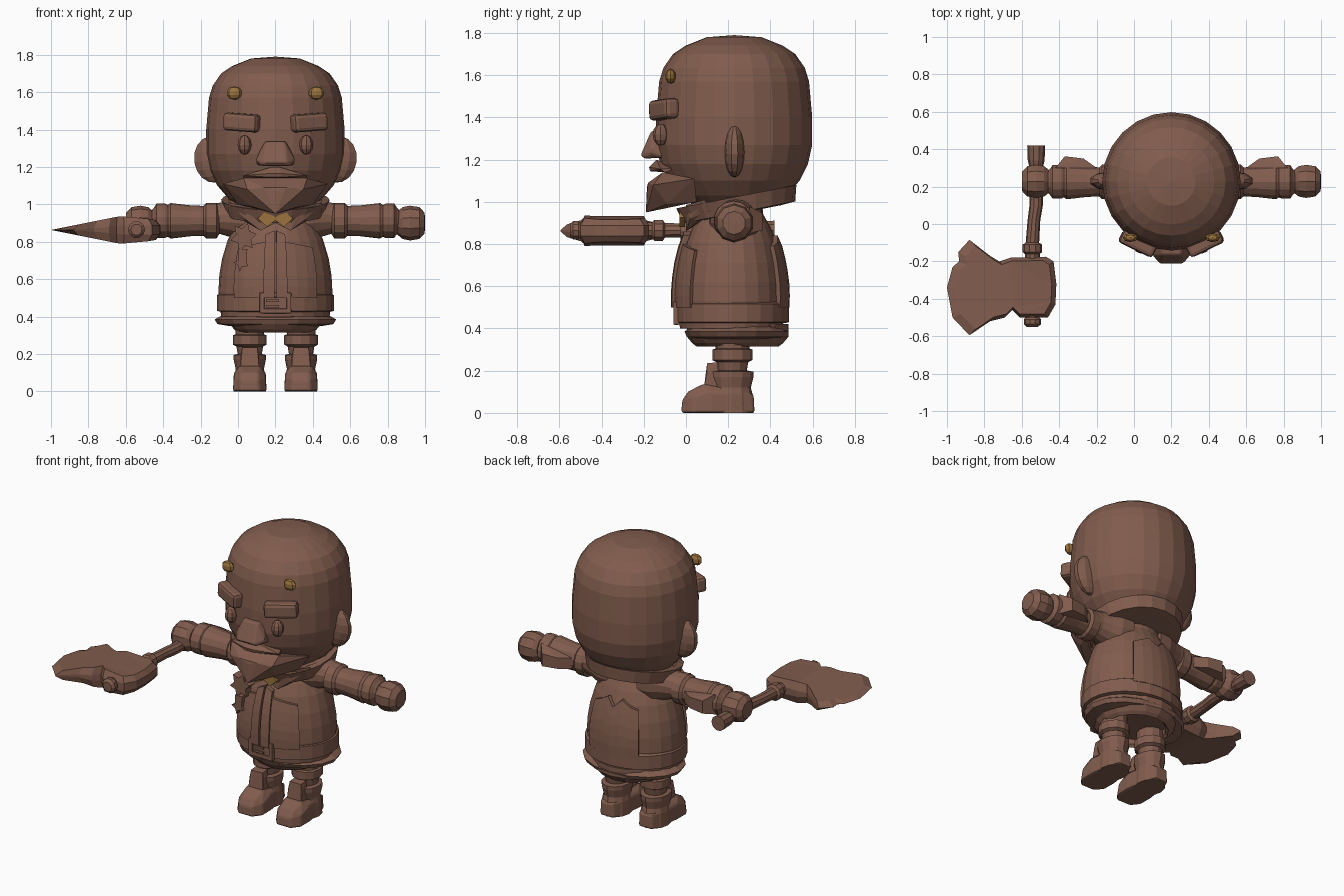
import bpy, bmesh, math
from mathutils import Matrix, Vector

cube = bpy.data.objects.get("Cube")
if cube:
    bpy.data.objects.remove(cube, do_unlink=True)

CX, CY = 0.2, 0.22          # axis of the figure
parts = []


def material(name, rgb):
    m = bpy.data.materials.new(name)
    m.use_nodes = True
    m.diffuse_color = (*rgb, 1)
    m.node_tree.nodes["Principled BSDF"].inputs["Base Color"].default_value = (*rgb, 1)
    return m


BROWN = material("brown", (0.22, 0.108, 0.075))
GOLD = material("gold", (0.32, 0.17, 0.045))


def finish(name, bm, mat=BROWN, bevel=0):
    bmesh.ops.recalc_face_normals(bm, faces=bm.faces)
    me = bpy.data.meshes.new(name)
    bm.to_mesh(me)
    bm.free()
    me.materials.append(mat)
    ob = bpy.data.objects.new(name, me)
    bpy.context.collection.objects.link(ob)
    if bevel:
        b = ob.modifiers.new("bevel", "BEVEL")
        b.width, b.segments = bevel, 2
    parts.append(ob)
    return ob


def lathe(name, prof, loc, sx=1, sy=1, rot=None, seg=20, mat=BROWN):
    """Rings of (radius, height, optional x shift) joined into a skin."""
    bm = bmesh.new()
    rings = []
    for r, z, *shift in prof:
        ox = shift[0] if shift else 0
        rings.append([bm.verts.new((ox + r * sx * math.cos(math.tau * i / seg),
                                    r * sy * math.sin(math.tau * i / seg), z)) for i in range(seg)])
    for a, b in zip(rings, rings[1:]):
        for i in range(seg):
            j = (i + 1) % seg
            bm.faces.new((a[i], a[j], b[j], b[i]))
    bm.faces.new(rings[0])
    bm.faces.new(rings[-1])
    bmesh.ops.remove_doubles(bm, verts=bm.verts, dist=0.0005)
    bm.transform(Matrix.Translation(loc) @ (rot or Matrix()))
    return finish(name, bm, mat)


def hull(name, pts, mat=BROWN, bevel=0):
    bm = bmesh.new()
    for p in pts:
        bm.verts.new(p)
    res = bmesh.ops.convex_hull(bm, input=bm.verts)
    bmesh.ops.delete(bm, geom=list({v for v in res["geom_interior"] if v.is_valid}), context="VERTS")
    bmesh.ops.dissolve_limit(bm, angle_limit=0.05, verts=bm.verts, edges=bm.edges)
    return finish(name, bm, mat, bevel)


def box(name, loc, size, rot=None, bevel=0.0, mat=BROWN):
    bm = bmesh.new()
    bmesh.ops.create_cube(bm, size=1)
    bm.transform(Matrix.Translation(loc) @ (rot or Matrix()) @ Matrix.Diagonal((*size, 1)))
    return finish(name, bm, mat, bevel)


def ball(name, loc, size, u=12, v=8, mat=BROWN, rot=None):
    bm = bmesh.new()
    bmesh.ops.create_uvsphere(bm, u_segments=u, v_segments=v, radius=1)
    bm.transform(Matrix.Translation(loc) @ (rot or Matrix()) @ Matrix.Diagonal((*size, 1)))
    return finish(name, bm, mat)


def plate(name, outline, y, depth, mat=BROWN):
    """Flat outline in x and z, thickened along y."""
    bm = bmesh.new()
    f = bm.faces.new([bm.verts.new((x, y, z)) for x, z in outline])
    new = bmesh.ops.extrude_face_region(bm, geom=[f])["geom"]
    bmesh.ops.translate(bm, vec=(0, depth, 0), verts=[v for v in new if isinstance(v, bmesh.types.BMVert)])
    return finish(name, bm, mat)


def rot(deg, axis):
    return Matrix.Rotation(math.radians(deg), 4, axis)


# Head, slightly squared dome narrowing to the jaw
lathe("head", [(0, 1.79), (0.13, 1.78), (0.23, 1.74), (0.29, 1.7), (0.335, 1.635), (0.355, 1.57), (0.37, 1.4),
               (0.37, 1.27), (0.35, 1.18), (0.31, 1.1), (0.25, 1.03), (0.2, 0.99), (0, 0.97)],
      (CX, CY + 0.008, 0), seg=24)

# Pointed beard and lip
beard = [(0, -0.185, 1.07), (0, -0.19, 0.95)]
for s in (-1, 1):
    beard += [(s * 0.15, -0.155, 1.08), (s * 0.17, -0.11, 1.14), (s * 0.28, 0.04, 1.11),
              (s * 0.13, -0.09, 0.99), (s * 0.2, 0.05, 1.0), (s * 0.06, -0.18, 1.09)]
hull("beard", [(CX + x, y, z) for x, y, z in beard])
hull("moustache", [(CX + s * x, y, z) for s in (-1, 1) for x, y, z in
                   [(0.17, -0.12, 1.155), (0.17, -0.1, 1.14), (0.03, -0.175, 1.165), (0.03, -0.17, 1.145),
                    (0.02, -0.14, 1.2), (0.15, -0.05, 1.16)]])
hull("nose", [(CX + s * x, y, z) for s in (-1, 1) for x, y, z in
              [(0.05, -0.165, 1.335), (0.06, -0.1, 1.34), (0.105, -0.165, 1.235), (0.1, -0.1, 1.21),
               (0.06, -0.215, 1.22), (0.07, -0.195, 1.205)]], bevel=0.012)

for s, side in ((-1, "right"), (1, "left")):
    def at(dx, y, z):
        return (CX + s * dx, y, z)

    # Face details
    box(side + "_brow", at(0.18, -0.105, 1.438), (0.2, 0.075, 0.095), rot(s * 26, "Z") @ rot(s * -4, "Y"), 0.02)
    ball(side + "_eye", at(0.165, -0.12, 1.318), (0.037, 0.038, 0.052), 8, 6)
    ball(side + "_ear", at(0.335, 0.23, 1.24), (0.105, 0.05, 0.125), 10, 8, rot=rot(s * 8, "Y"))
    ball(side + "_stud", at(0.22, -0.073, 1.595), (0.042, 0.025, 0.036), 8, 5, GOLD)

    # Sleeve, cuffs and shoulder
    turn = rot(s * 90, "Y")
    lathe(side + "_shoulder", [(0, 0.08), (0.13, 0.1), (0.125, 0.18), (0.1, 0.24), (0.085, 0.29), (0.078, 0.34)],
          at(0, 0.235, 0.925), rot=turn, seg=14)
    lathe(side + "_sleeve", [(0.07, 0.3), (0.095, 0.315), (0.095, 0.37), (0.08, 0.385), (0.082, 0.45),
                             (0.095, 0.56), (0.085, 0.575), (0.092, 0.59), (0.092, 0.635), (0.07, 0.65),
                             (0.06, 0.66)], at(0, 0.225, 0.912), rot=turn, seg=14)
    hull(side + "_cuff_flap", [at(x, y, z) for x, y, z in
                               [(0.4, 0.3, 0.94), (0.4, 0.3, 0.87), (0.47, 0.35, 0.94), (0.47, 0.35, 0.87),
                                (0.57, 0.362, 0.945), (0.57, 0.362, 0.865), (0.62, 0.3, 0.98), (0.62, 0.3, 0.85)]])
    lathe(side + "_fist", [(0, 0.64), (0.06, 0.65), (0.085, 0.68), (0.093, 0.72), (0.085, 0.77), (0.055, 0.798),
                           (0, 0.8)], at(0, 0.228, 0.9), rot=turn, seg=10)

    # Trouser leg, garter and boot
    lathe(side + "_leg", [(0.07, 0.1), (0.068, 0.2), (0.075, 0.24), (0.095, 0.25), (0.095, 0.3), (0.08, 0.305),
                          (0.085, 0.4)], at(0.137, 0.22, 0), sx=0.95, seg=12)
    lathe(side + "_boot_shaft", [(0.105, 0), (0.1, 0.09), (0.092, 0.12), (0.105, 0.17), (0.105, 0.195),
                                 (0.08, 0.2)], at(0.137, 0.215, 0), sx=0.82, seg=12)
    foot = [(0.05, -0.022, 0), (0.045, -0.018, 0.06), (0.09, 0.03, 0), (0.085, 0.04, 0.07), (0.045, 0.01, 0.1),
            (0.055, 0.08, 0.137), (0.085, 0.12, 0.1), (0.09, 0.12, 0), (0.07, 0.27, 0), (0.07, 0.26, 0.1),
            (0.045, 0.325, 0), (0.045, 0.32, 0.09)]
    hull(side + "_boot_foot", [at(0.137 + k * x, y, z) for k in (-1, 1) for x, y, z in foot], bevel=0.012)
    hull(side + "_boot_tongue", [at(0.137 + k * x, y, z) for k in (-1, 1) for x, y, z in
                                 [(0.04, 0.1, 0.235), (0.04, 0.15, 0.24), (0.05, 0.085, 0.12),
                                  (0.05, 0.16, 0.12), (0.05, 0.1, 0.19)]])

    # Lapel and half of the bow
    hull(side + "_lapel", [at(x, y, z) for x, y, z in
                           [(0.25, 0.09, 1.01), (0.25, 0.12, 0.96), (0.13, 0.0, 0.985), (0.16, 0.02, 0.92),
                            (0.08, -0.0, 0.86), (0.0, -0.0, 0.9), (0.03, -0.0, 0.97), (0.08, 0.06, 0.9)]])
    plate(side + "_bow", [at(x, 0, z)[::2] for x, z in
                          [(0.0, 0.93), (0.045, 0.97), (0.095, 0.925), (0.045, 0.88), (0.0, 0.915)]],
          -0.03, 0.025, GOLD)

# Torso and neck
TORSO = [(0.29, 0.4), (0.305, 0.53), (0.3, 0.62), (0.285, 0.71), (0.255, 0.81), (0.22, 0.88), (0.18, 0.94),
         (0.17, 1.02)]
FLAT = 0.84
lathe("torso", TORSO, (CX, CY - 0.005, 0), sy=FLAT, seg=24)
lathe("collar", [(0.2, -0.045), (0.27, -0.04), (0.29, 0.035), (0.25, 0.035), (0.2, -0.01)],
      (CX, 0.245, 0.99), rot=rot(11, "X"), seg=20)


def radius(z):
    for (r0, z0), (r1, z1) in zip(TORSO, TORSO[1:]):
        if z <= z1:
            return r0 + (r1 - r0) * (z - z0) / (z1 - z0)


def wrap(name, a0, a1, low, tops, off):
    """Coat panel hugging the torso between two angles, with a shaped top edge."""
    bm = bmesh.new()
    cols = []
    for i, top in enumerate(tops):
        a = math.radians(a0 + (a1 - a0) * i / (len(tops) - 1))
        col = []
        for k in range(6):
            z = low + (top - low) * k / 5
            r = radius(z)
            col.append([bm.verts.new((CX + (r + d) * math.cos(a), CY - 0.005 + (r * FLAT + d) * math.sin(a), z))
                        for d in (off, -0.01)])
        cols.append(col)
    for a, b in zip(cols, cols[1:]):
        for k in range(5):
            for d in (0, 1):
                bm.faces.new((a[k][d], b[k][d], b[k + 1][d], a[k + 1][d]))
        for k in (0, 5):
            bm.faces.new((a[k][0], b[k][0], b[k][1], a[k][1]))
    for c in (cols[0], cols[-1]):
        for k in range(5):
            bm.faces.new((c[k][0], c[k + 1][0], c[k + 1][1], c[k][1]))
    return finish(name, bm)


# Coat panels
wrap("left_front_panel", -46, -80, 0.5, [0.77, 0.78, 0.79, 0.8], 0.018)
wrap("right_front_panel", -134, -100, 0.5, [0.77, 0.78, 0.79, 0.8], 0.018)
wrap("left_tie_flap", -89, -79, 0.5, [0.86, 0.84], 0.032)
wrap("right_tie_flap", -91, -101, 0.5, [0.86, 0.84], 0.032)
wrap("back_panel", 57, 123, 0.5, [0.79, 0.81, 0.84, 0.79, 0.84, 0.81, 0.79], 0.022)

# Belt and buckle
lathe("belt", [(0.29, 0.425), (0.312, 0.43), (0.312, 0.515), (0.295, 0.525)], (CX, CY, 0), sy=0.86, seg=24)
for z in (0.43, 0.515):
    box("buckle_bar", (CX, -0.045, z), (0.17, 0.03, 0.025), bevel=0.005)
for x in (-0.072, 0.072):
    box("buckle_side", (CX + x, -0.045, 0.473), (0.025, 0.03, 0.1), bevel=0.005)
box("buckle_plate", (CX, -0.04, 0.473), (0.15, 0.02, 0.09))
for z in (0.455, 0.485):
    box("buckle_prong", (CX - 0.015, -0.05, z), (0.07, 0.02, 0.013))

# Coat hem with flared brim and hollow underside
lathe("coat_brim", [(0.27, 0.44), (0.28, 0.41), (0.325, 0.385), (0.31, 0.36), (0.25, 0.35), (0.2, 0.37)],
      (CX, 0.24, 0), sy=0.76, seg=16)
lathe("coat_hem", [(0.24, 0.42), (0.24, 0.36), (0.215, 0.33), (0.195, 0.315), (0.18, 0.33), (0.175, 0.36),
                   (0, 0.36)], (CX, 0.245, 0), sx=1.02, seg=16)

# Star badge with hanging ribbon
star = []
for i in range(12):
    r = 0.08 if i % 2 == 0 else 0.047
    a = math.tau * (i + 0.4) / 12
    star.append((0.03 + 0.9 * r * math.cos(a), 0.825 + r * math.sin(a)))
plate("star_badge", star, -0.025, 0.06)
plate("badge_ribbon", [(0.0, 0.76), (0.05, 0.76), (0.045, 0.69), (0.055, 0.67), (0.02, 0.665), (0.01, 0.64),
                       (0.0, 0.675), (-0.025, 0.69), (0.0, 0.7)], -0.03, 0.06)

# Axe handle running front to back through the right fist
lathe("axe_handle", [(0.048, -0.42), (0.045, -0.34), (0.035, -0.3), (0.036, -0.1), (0.034, -0.02, -0.012),
                     (0.036, 0.1, -0.02), (0.052, 0.11, -0.02), (0.052, 0.15, -0.02), (0.04, 0.16, -0.02),
                     (0.038, 0.5, -0.02), (0.046, 0.51, -0.02), (0.046, 0.535, -0.02), (0.03, 0.55, -0.02)],
      (-0.523, 0, 0.865), rot=rot(90, "X"), seg=10)

# Axe head: nicked outline, thin at the cutting edge and thick near the handle
EDGE = [(-1, -0.34), (-0.97, -0.23), (-0.935, -0.2), (-0.94, -0.15), (-0.88, -0.085), (-0.77, -0.17),
        (-0.72, -0.2), (-0.66, -0.18), (-0.47, -0.175), (-0.43, -0.2), (-0.415, -0.32), (-0.42, -0.43),
        (-0.46, -0.5), (-0.61, -0.5), (-0.65, -0.46), (-0.69, -0.5), (-0.77, -0.52), (-0.88, -0.595),
        (-0.97, -0.5)]


def half(x):
    return 0.072 * min(1, (x + 1) / 0.36) if x < -0.55 else 0.072 - (x + 0.55) * 0.17


bm = bmesh.new()
loops = []
for k, h in ((0.88, 1), (1, 0.5), (1, -0.5), (0.88, -1)):
    loop = []
    for x, y in EDGE:
        px, py = -0.62 + (x + 0.62) * k, -0.34 + (y + 0.34) * k
        loop.append(bm.verts.new((px, py, 0.863 + h * half(px) * (1 if k < 1 else (x + 1) / 0.6))))
    loops.append(loop)
for a, b in zip(loops, loops[1:]):
    for i in range(len(EDGE)):
        j = (i + 1) % len(EDGE)
        bm.faces.new((a[i], a[j], b[j], b[i]))
caps = [bm.faces.new(loops[0]), bm.faces.new(loops[-1])]
bmesh.ops.triangulate(bm, faces=caps)
bmesh.ops.remove_doubles(bm, verts=bm.verts, dist=0.0005)
finish("axe_head", bm)

# Smooth the rounded forms, keep hard edges
for ob in bpy.context.view_layer.objects:
    ob.select_set(ob in parts)
bpy.context.view_layer.objects.active = parts[0]
bpy.ops.object.shade_smooth_by_angle(angle=math.radians(35))
